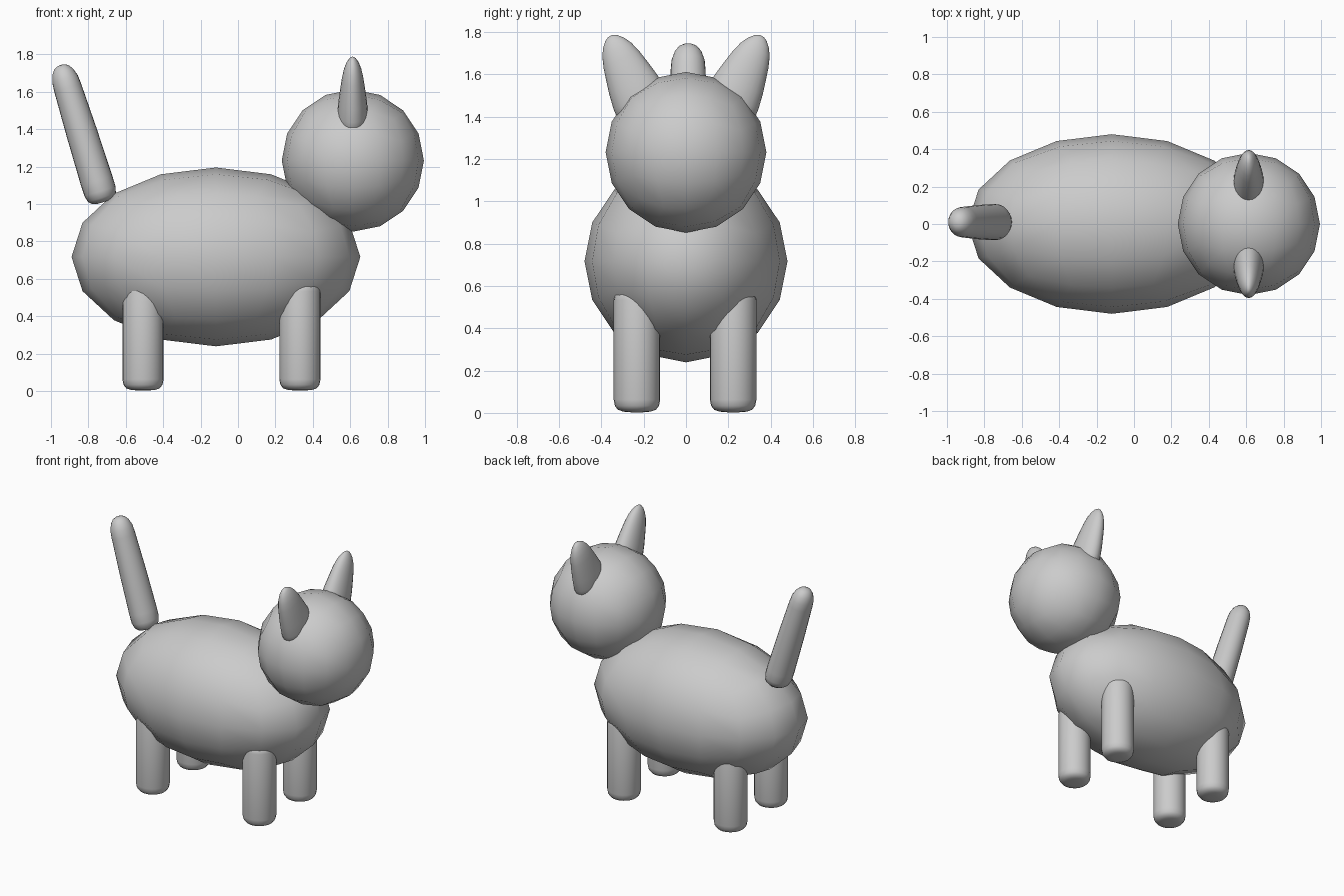
import bpy, bmesh
from math import pi, tan, cos, sin, radians
from mathutils import Matrix, Vector

if "Cube" in bpy.data.objects:
    bpy.data.objects.remove(bpy.data.objects["Cube"])


def finish(name, bm, matrix):
    bm.transform(matrix)
    bmesh.ops.recalc_face_normals(bm, faces=bm.faces)
    for f in bm.faces:
        f.smooth = True
    mesh = bpy.data.meshes.new(name)
    bm.to_mesh(mesh)
    bm.free()
    obj = bpy.data.objects.new(name, mesh)
    bpy.context.collection.objects.link(obj)
    return obj


def quad_ball(name, center, radii):
    """Low-poly ball made from a subdivided cube, 16 sides around."""
    bm = bmesh.new()
    bmesh.ops.create_cube(bm, size=2)
    bmesh.ops.subdivide_edges(bm, edges=bm.edges[:], cuts=3, use_grid_fill=True)
    for v in bm.verts:
        v.co = Vector([tan(c * pi / 4) for c in v.co]).normalized()
    return finish(name, bm, Matrix.Translation(center) @ Matrix.Diagonal((*radii, 1)))


def lathe(name, profile, base, rotation=Matrix(), scale=(1, 1, 1), sides=24):
    """Closed turned shape from (height, radius) points along local z."""
    bm = bmesh.new()
    rings = []
    for h, r in profile:
        rings.append([bm.verts.new((r * cos(2 * pi * i / sides), r * sin(2 * pi * i / sides), h))
                      for i in range(sides)])
    for a, b in zip(rings, rings[1:]):
        for i in range(sides):
            j = (i + 1) % sides
            bm.faces.new((a[i], a[j], b[j], b[i]))
    bm.faces.new(rings[0])
    bm.faces.new(rings[-1])
    return finish(name, bm, Matrix.Translation(base) @ rotation @ Matrix.Diagonal((*scale, 1)))


# Body and head
quad_ball("body", (-0.118, 0, 0.717), (0.772, 0.48, 0.478))
quad_ball("head", (0.614, 0, 1.232), (0.38, 0.38, 0.38))

# Legs with softly rounded feet
leg = [(0, 0.03), (0.003, 0.065), (0.012, 0.09), (0.03, 0.104), (0.06, 0.11),
       (0.53, 0.11), (0.57, 0.10), (0.59, 0.06)]
for label, x in (("front", 0.331), ("back", -0.508)):
    for side, y in (("right", -0.232), ("left", 0.223)):
        lathe(f"{label}_leg_{side}", leg, (x, y, 0.003))

# Flattened ears leaning outwards
ear = [(-0.12, 0.08), (-0.08, 0.135), (0, 0.132), (0.07, 0.122), (0.14, 0.107), (0.20, 0.093),
       (0.25, 0.076), (0.285, 0.056), (0.31, 0.033), (0.32, 0.016), (0.323, 0.004)]
for side, s in (("right", -1), ("left", 1)):
    lathe(f"ear_{side}", ear, (0.613, 0.222 * s, 1.49),
          Matrix.Rotation(radians(-24.7 * s), 4, 'X'), (0.62, 1, 1))

# Upright tapered tail leaning back
tail = [(0, 0.035), (0.007, 0.06), (0.025, 0.078), (0.06, 0.087), (0.12, 0.088), (0.39, 0.083),
        (0.64, 0.075), (0.69, 0.071), (0.73, 0.058), (0.755, 0.04), (0.765, 0.022), (0.768, 0.005)]
lathe("tail", tail, (-0.72, 0.01, 1.01), Matrix.Rotation(radians(-17.3), 4, 'Y'), (1, 1.1, 1))
